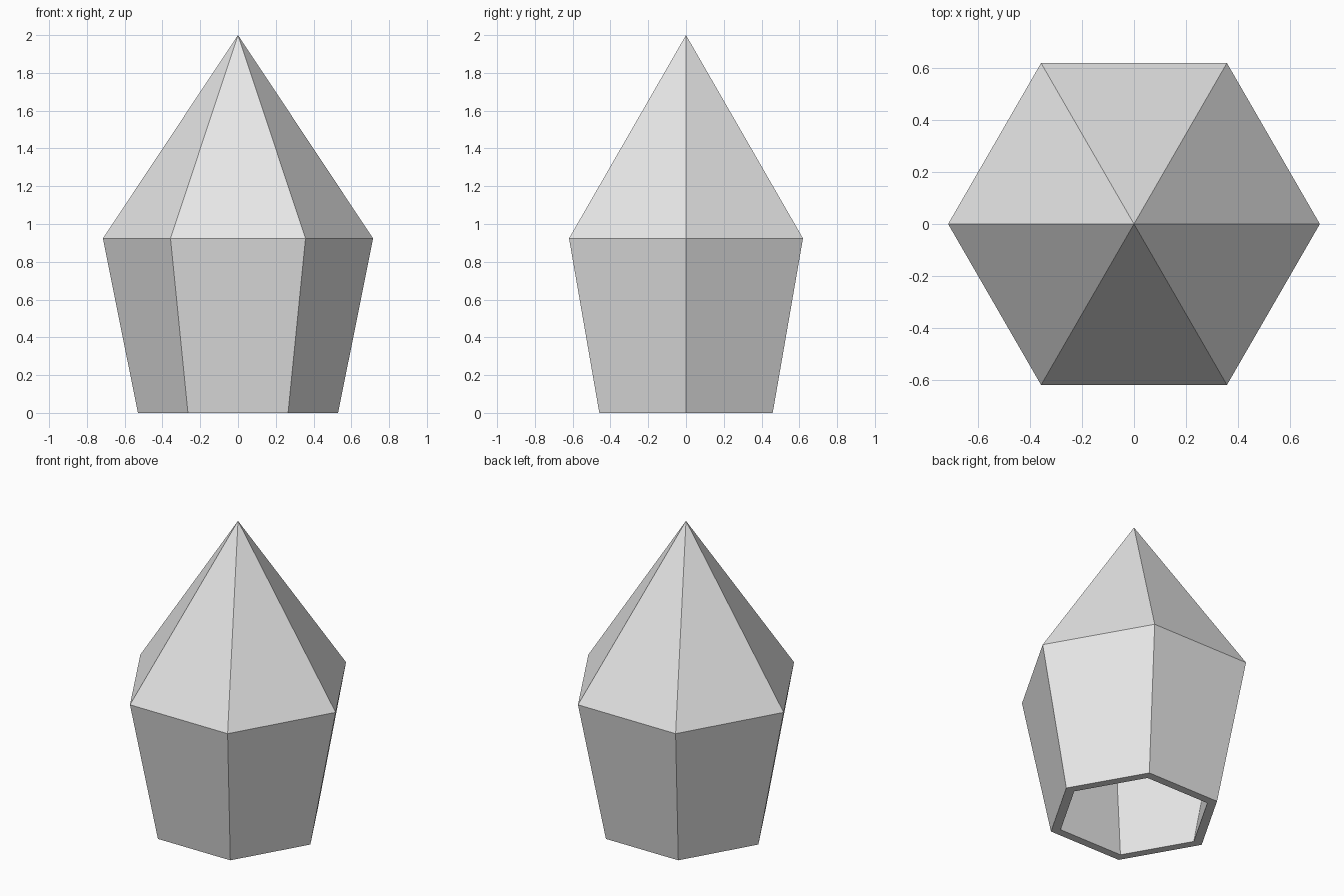
import bpy
import bmesh
from math import cos, sin, radians

default = bpy.data.objects.get("Cube")
if default:
    bpy.data.objects.remove(default, do_unlink=True)

SIDES = 6
# Profiles as (radius, height): outside of the shell, then its hollow inside
OUTER = [(0.53, 0.0), (0.715, 0.924)]
INNER = [(0.468, 0.0), (0.648, 0.9)]
OUTER_TIP, INNER_TIP = 2.0, 1.9

grey = bpy.data.materials.new("light_grey")
grey.use_nodes = True
grey.diffuse_color = (0.8, 0.8, 0.8, 1)
grey.node_tree.nodes["Principled BSDF"].inputs["Base Color"].default_value = (0.8, 0.8, 0.8, 1)

bm = bmesh.new()


def ring(radius, z):
    angles = [radians(360 / SIDES * i) for i in range(SIDES)]
    return [bm.verts.new((radius * cos(a), radius * sin(a), z)) for a in angles]


def bridge(low, high):
    for i in range(SIDES):
        j = (i + 1) % SIDES
        bm.faces.new((low[i], low[j], high[j], high[i]))


def cap(loop, tip_z):
    tip = bm.verts.new((0, 0, tip_z))
    for i in range(SIDES):
        bm.faces.new((loop[i], loop[(i + 1) % SIDES], tip))


# Flared walls and pointed roof, outside and inside
outer_foot, outer_waist = [ring(*p) for p in OUTER]
inner_foot, inner_waist = [ring(*p) for p in INNER]
bridge(outer_foot, outer_waist)
cap(outer_waist, OUTER_TIP)
bridge(inner_foot, inner_waist)
cap(inner_waist, INNER_TIP)

# Flat rim around the open base
bridge(inner_foot, outer_foot)
bmesh.ops.recalc_face_normals(bm, faces=bm.faces)

mesh = bpy.data.meshes.new("hollow_spire")
bm.to_mesh(mesh)
bm.free()
mesh.materials.append(grey)
spire = bpy.data.objects.new("hollow_spire", mesh)
bpy.context.collection.objects.link(spire)
